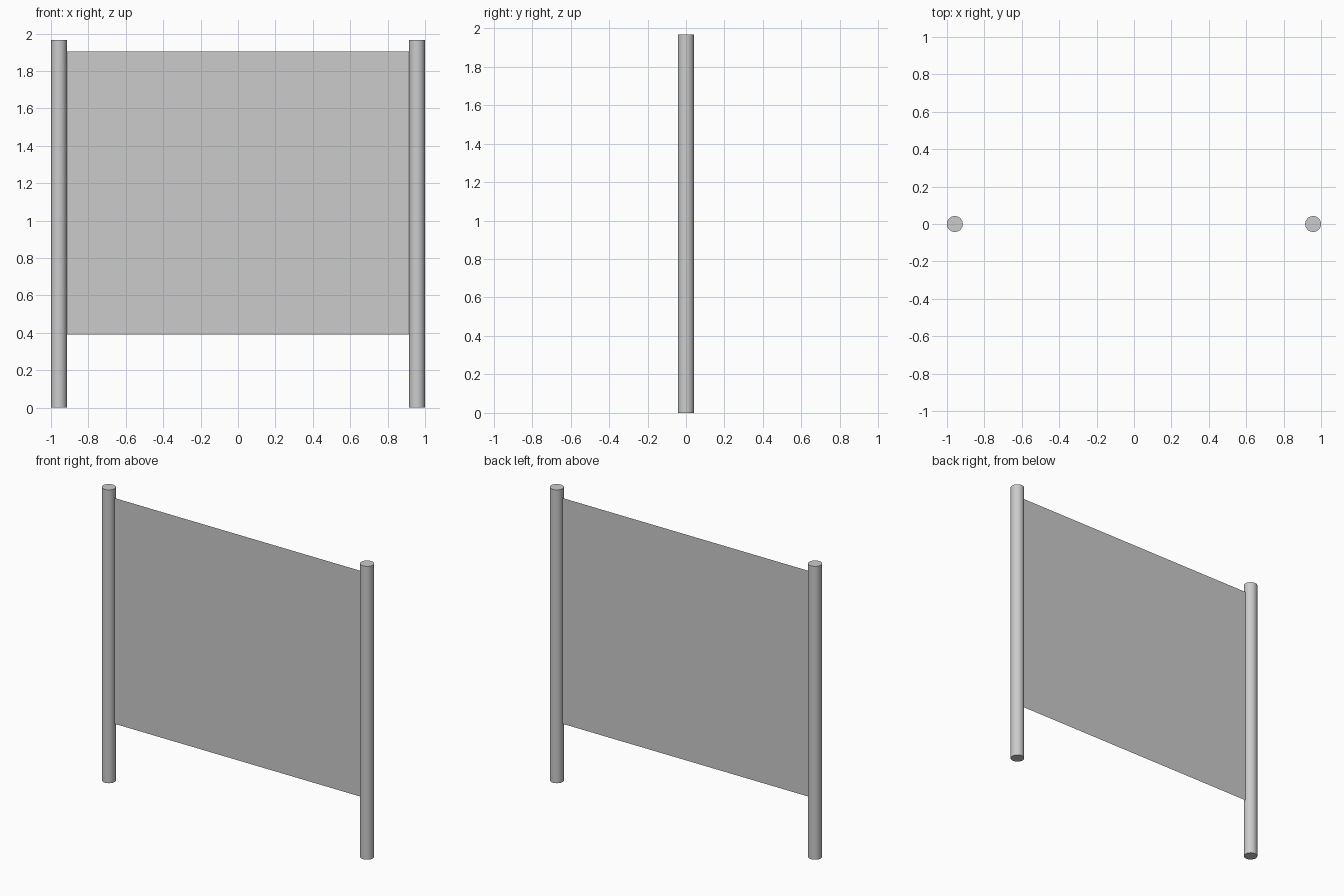
import bpy, math

if "Cube" in bpy.data.objects:
    bpy.data.objects.remove(bpy.data.objects["Cube"])

HEIGHT = 1.966
RADIUS = 0.0425
POST_X = 1.0 - RADIUS
PANEL_BOTTOM, PANEL_TOP = 0.39, 1.903

# Round posts, one at each side
for name, side in (("left_post", -1), ("right_post", 1)):
    bpy.ops.mesh.primitive_cylinder_add(vertices=32, radius=RADIUS, depth=HEIGHT,
                                        location=(side * POST_X, 0, HEIGHT / 2))
    post = bpy.context.object
    post.name = name
    bpy.ops.object.shade_smooth_by_angle(angle=math.radians(40))

# Thin sheet stretched between the posts, facing -y
half_width = POST_X - RADIUS + 0.003
mesh = bpy.data.meshes.new("screen_panel")
mesh.from_pydata([(-half_width, 0, PANEL_BOTTOM), (half_width, 0, PANEL_BOTTOM),
                  (half_width, 0, PANEL_TOP), (-half_width, 0, PANEL_TOP)],
                 [], [(0, 1, 2, 3)])
panel = bpy.data.objects.new("screen_panel", mesh)
bpy.context.collection.objects.link(panel)
